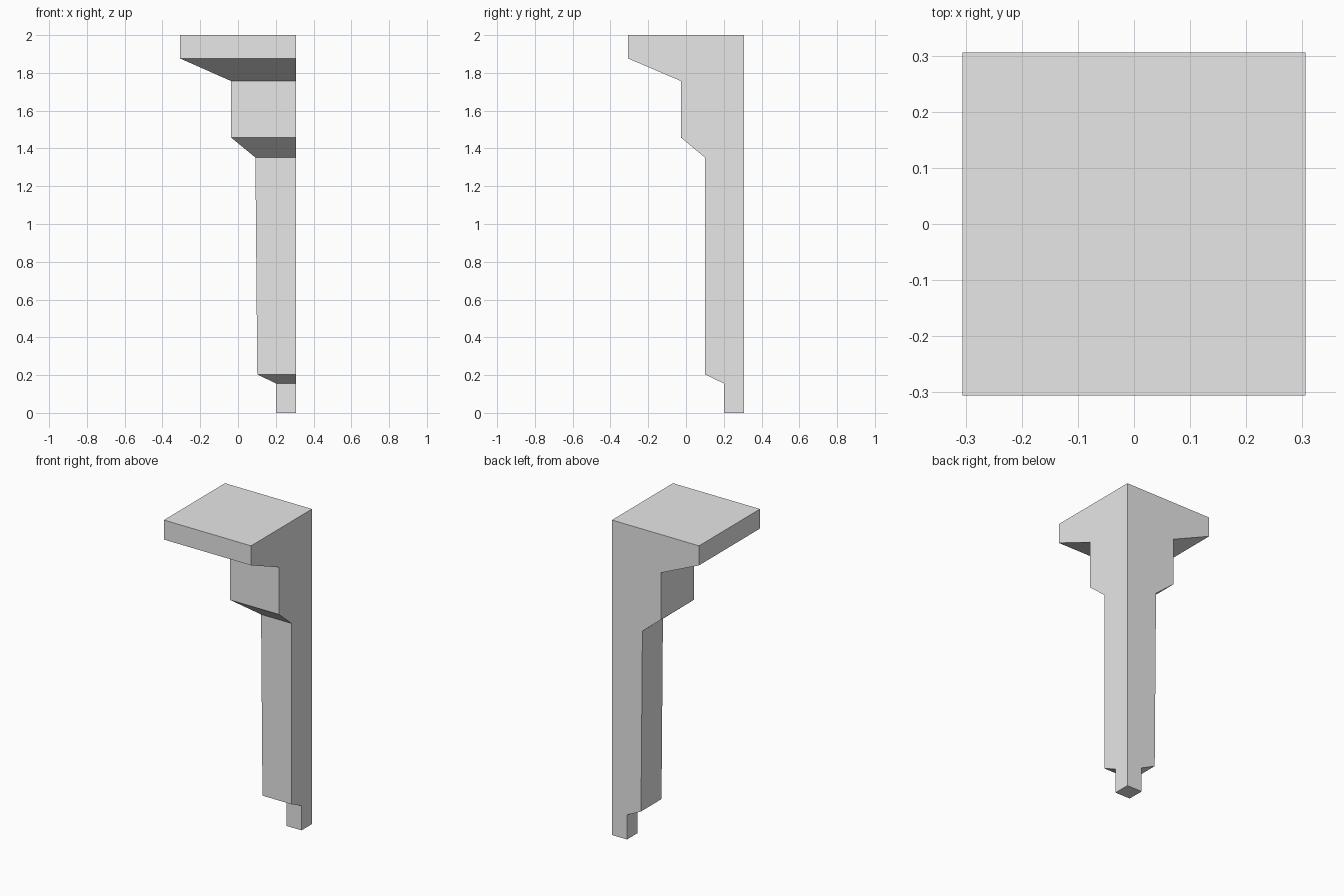
import bpy
import bmesh

cube = bpy.data.objects.get("Cube")
if cube:
    bpy.data.objects.remove(cube, do_unlink=True)

# Single plain colour
grey = bpy.data.materials.new("light_grey")
grey.use_nodes = True
colour = (0.8, 0.8, 0.8, 1)
grey.diffuse_color = colour
grey.node_tree.nodes["Principled BSDF"].inputs["Base Color"].default_value = colour

# Two sides stay flush with the outer corner; the other two step outwards
CORNER = 0.306

# Profile of the stepped sides: height, x edge, y edge
profile = [
    (0.0, 0.2, 0.2),             # foot
    (0.156, 0.2, 0.2),
    (0.204, 0.102, 0.1),         # shaft
    (1.352, 0.092, 0.1),
    (1.458, -0.037, -0.027),     # block
    (1.757, -0.037, -0.027),
    (1.876, -0.306, -0.306),     # top slab
    (2.0, -0.306, -0.306),
]


def loft_corner_post(name, sections):
    """Join rectangular sections that share one vertical corner edge."""
    bm = bmesh.new()
    rings = []
    for z, x, y in sections:
        corners = [(x, y), (CORNER, y), (CORNER, CORNER), (x, CORNER)]
        rings.append([bm.verts.new((cx, cy, z)) for cx, cy in corners])
    for low, high in zip(rings, rings[1:]):
        for i in range(4):
            j = (i + 1) % 4
            bm.faces.new((low[i], low[j], high[j], high[i]))
    bm.faces.new(rings[0][::-1])
    bm.faces.new(rings[-1])
    bmesh.ops.recalc_face_normals(bm, faces=bm.faces)
    # Merge the strips of each flush side into one flat face
    bmesh.ops.dissolve_limit(bm, angle_limit=0.001, verts=bm.verts, edges=bm.edges)
    mesh = bpy.data.meshes.new(name)
    bm.to_mesh(mesh)
    bm.free()
    mesh.materials.append(grey)
    obj = bpy.data.objects.new(name, mesh)
    bpy.context.collection.objects.link(obj)
    return obj


loft_corner_post("corner_post", profile)
